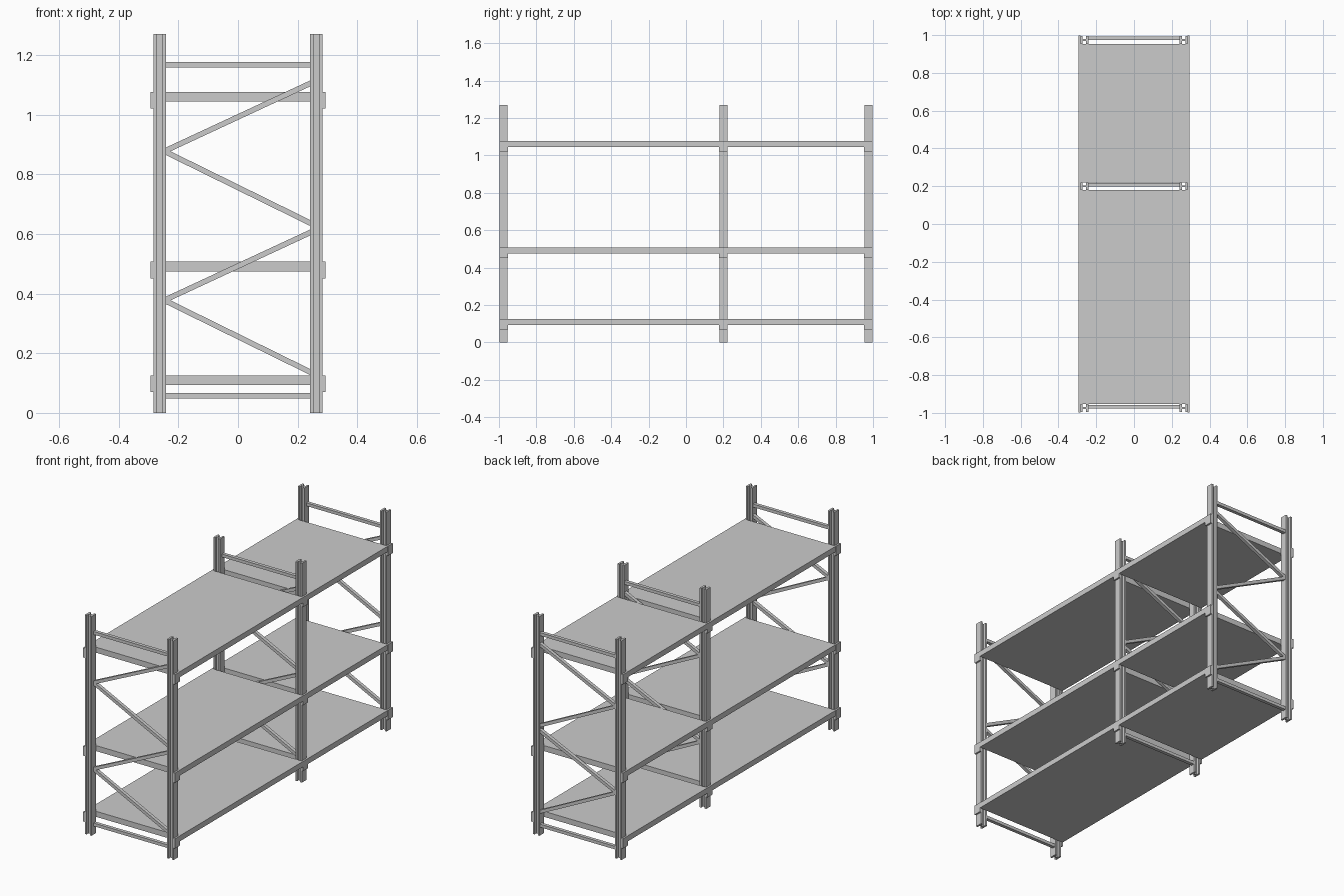
import bpy, bmesh, math
from mathutils import Vector, Matrix

if "Cube" in bpy.data.objects:
    bpy.data.objects.remove(bpy.data.objects["Cube"])

FRAMES = {"front": -0.975, "middle": 0.2, "back": 0.975}   # frame centres in y
LEVELS = {"lower": 0.126, "centre": 0.507, "upper": 1.077}  # shelf tops
POST_X, HALF, HEIGHT = 0.263, 0.021, 1.27


def finish(name, bm):
    bmesh.ops.recalc_face_normals(bm, faces=bm.faces)
    mesh = bpy.data.meshes.new(name)
    bm.to_mesh(mesh)
    bm.free()
    obj = bpy.data.objects.new(name, mesh)
    bpy.context.collection.objects.link(obj)
    return obj


def box(name, lo, hi):
    lo, hi = Vector(lo), Vector(hi)
    bm = bmesh.new()
    size = hi - lo
    bmesh.ops.create_cube(bm, size=1, matrix=Matrix.Translation((lo + hi) / 2) @ Matrix.Diagonal((*size, 1)))
    return finish(name, bm)


def post(name, x, y):
    # H section upright with grooves towards the front and back
    a, f, w = HALF, 0.011, 0.005
    quarter = [(a, a), (a - f, a), (a - f, w)]
    right = quarter + [(px, -py) for px, py in reversed(quarter)]
    order = right[1:3][::-1]
    profile = [(a, -a), (a, a)] + order[::-1] + \
        [(-a + f, w), (-a + f, a), (-a, a), (-a, -a), (-a + f, -a), (-a + f, -w), (a - f, -w), (a - f, -a)]
    bm = bmesh.new()
    face = bm.faces.new([bm.verts.new((x + px, y + py, 0)) for px, py in profile])
    top = bmesh.ops.extrude_face_region(bm, geom=[face])
    bmesh.ops.translate(bm, verts=[v for v in top["geom"] if isinstance(v, bmesh.types.BMVert)], vec=(0, 0, HEIGHT))
    return finish(name, bm)


def brace(name, y, z0, z1):
    # Bar between the two posts; ends cut vertically
    x, t = POST_X - HALF, 0.009
    t /= math.cos(math.atan2(z1 - z0, 2 * x))
    bm = bmesh.new()
    face = bm.faces.new([bm.verts.new((px, y - 0.002, pz)) for px, pz in
                         [(-x, z0 - t), (x, z1 - t), (x, z1 + t), (-x, z0 + t)]])
    ext = bmesh.ops.extrude_face_region(bm, geom=[face])
    bmesh.ops.translate(bm, verts=[v for v in ext["geom"] if isinstance(v, bmesh.types.BMVert)], vec=(0, 0.02, 0))
    return finish(name, bm)


# Upright frames: posts, level bars and zigzag braces
BRACES = [("bottom_bar", 0.058, 0.058), ("top_bar", 1.168, 1.168),
          ("brace_1", 0.375, 0.137), ("brace_2", 0.38, 0.605),
          ("brace_3", 0.875, 0.637), ("brace_4", 0.88, 1.105)]
for fname, y in FRAMES.items():
    for side, s in (("left", -1), ("right", 1)):
        post(f"{fname}_{side}_post", s * POST_X, y)
    for bname, z0, z1 in BRACES:
        brace(f"{fname}_{bname}", y, z0, z1)

# Shelves in each bay, with connector plates on the outside of every post
OUT = 0.294
ys = list(FRAMES.values())
for lname, z in LEVELS.items():
    for bay, y0, y1 in (("long", ys[0], ys[1]), ("short", ys[1], ys[2])):
        box(f"{lname}_{bay}_shelf", (-OUT + 0.001, y0 + HALF, z - 0.032), (OUT - 0.001, y1 - HALF, z))
    for fname, y in FRAMES.items():
        for side, s in (("left", -1), ("right", 1)):
            xa, xb = sorted((s * (POST_X + HALF), s * OUT))
            box(f"{lname}_{fname}_{side}_plate", (xa, y - 0.0225, z - 0.056), (xb, y + 0.0225, z))
